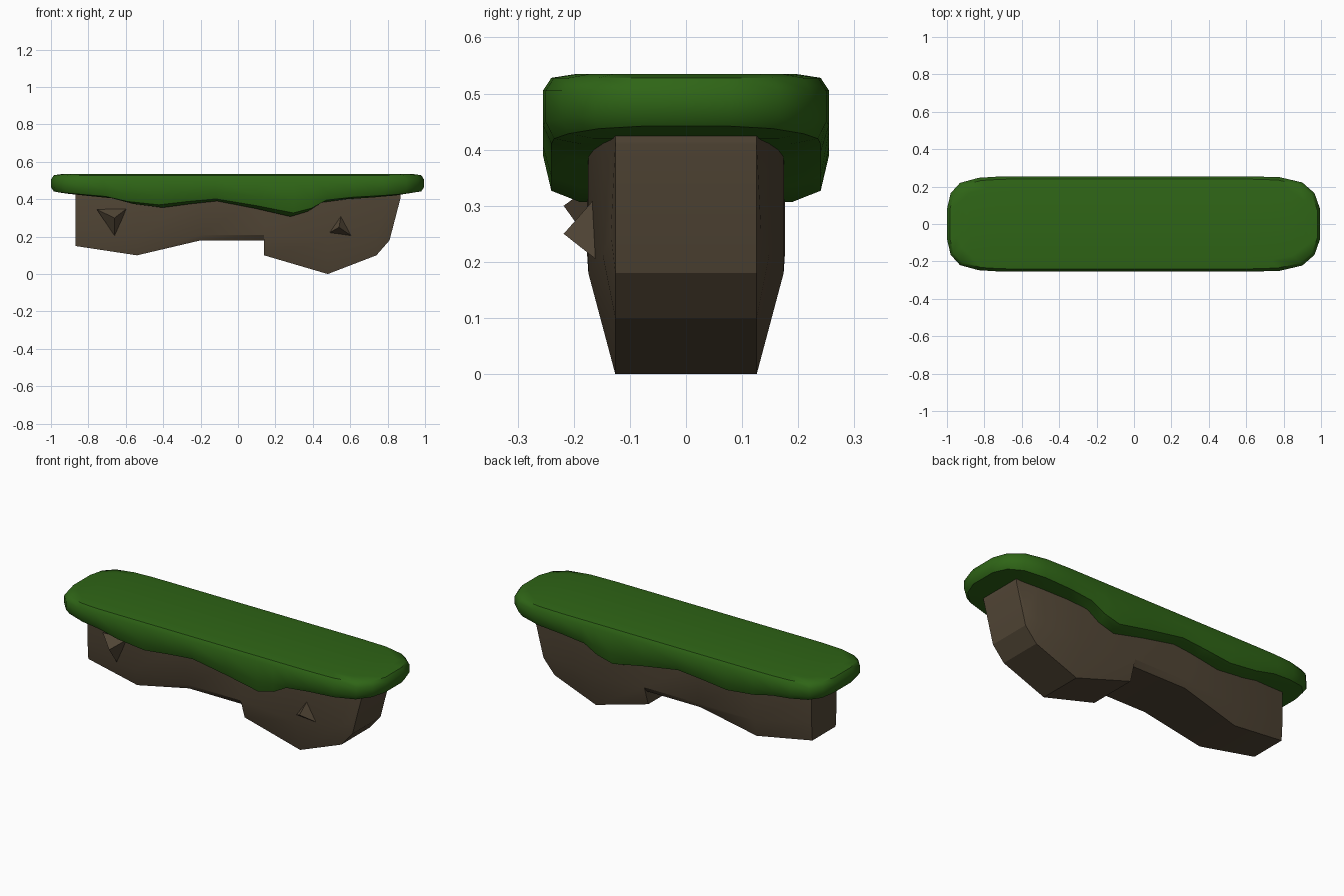
import bpy, bmesh

if "Cube" in bpy.data.objects:
    bpy.data.objects.remove(bpy.data.objects["Cube"])


def material(name, rgb):
    m = bpy.data.materials.new(name)
    m.diffuse_color = (*rgb, 1)
    m.use_nodes = True
    m.node_tree.nodes["Principled BSDF"].inputs["Base Color"].default_value = m.diffuse_color
    return m


GRASS = material("grass_green", (0.028, 0.13, 0.008))
ROCK = material("rock_brown", (0.085, 0.062, 0.037))


def finish(name, bm, mat, angle=None):
    bmesh.ops.remove_doubles(bm, verts=bm.verts, dist=0.0005)
    bmesh.ops.recalc_face_normals(bm, faces=bm.faces)
    mesh = bpy.data.meshes.new(name)
    bm.to_mesh(mesh)
    bm.free()
    mesh.materials.append(mat)
    ob = bpy.data.objects.new(name, mesh)
    bpy.context.collection.objects.link(ob)
    if angle:
        bpy.ops.object.select_all(action='DESELECT')
        ob.select_set(True)
        bpy.context.view_layer.objects.active = ob
        bpy.ops.object.shade_smooth_by_angle(angle=angle)
    return ob


def bridge(bm, a, b):
    n = len(a)
    for i in range(n):
        j = (i + 1) % n
        bm.faces.new((a[i], a[j], b[j], b[i]))


# Grass cap: (x, half width, height of the drooping lower edge)
stations = [(-1, .08, .435), (-.98, .165, .43), (-.93, .22, .425), (-.83, .247, .415),
            (-.72, .254, .405), (-.6, .255, .375), (-.43, .255, .355), (-.27, .255, .375),
            (-.12, .255, .39), (.1, .255, .35), (.3, .255, .307), (.4, .255, .335),
            (.48, .255, .383), (.62, .255, .40), (.78, .25, .41), (.9, .222, .42),
            (.965, .165, .43), (.995, .08, .435)]
outline = [(x, -w, b) for x, w, b in stations] + [(x, w, b) for x, w, b in reversed(stations)]
# Layers: (inset, fraction from shoulder to lower edge); negative is above the shoulder
layers = [(.06, -.03), (.015, -.023), (0, 0), (0, .58), (.015, .9), (.065, 1)]
SHOULDER = .505
bm = bmesh.new()
rings = []
for inset, f in layers:
    ring = []
    for x, y, b in outline:
        z = SHOULDER - f if f < 0 else SHOULDER - f * (SHOULDER - b)
        ring.append(bm.verts.new((x * (1 - inset), y * (1 - inset / .255), z)))
    rings.append(ring)
for a, b in zip(rings, rings[1:]):
    bridge(bm, a, b)
n = len(outline)
for ring in (rings[0], rings[-1]):
    for i in range(len(stations) - 1):
        bm.faces.new((ring[i], ring[i + 1], ring[n - 2 - i], ring[n - 1 - i]))
finish("grass_cap", bm, GRASS, 0.8)

# Rock body: (x, bottom z, bottom half width, bulge z, bulge half width)
columns = [(-.87, .15, .105, .25, .112), (-.54, .10, .135, .20, .162),
           (-.2, .18, .155, .21, .176), (.14, .18, .155, .21, .176),
           (.14, .10, .14, .21, .176), (.48, 0, .126, .18, .174),
           (.74, .10, .126, .21, .148), (.81, .18, .126, .25, .134),
           (.87, .41, .126, .415, .126)]
bm = bmesh.new()
rings = []
for x, zb, yb, zm, ym in columns:
    section = [(-yb, zb), (-ym, zm), (-ym, .43), (ym, .43), (ym, zm), (yb, zb)]
    rings.append([bm.verts.new((x, y, z)) for y, z in section])
for a, b in zip(rings, rings[1:]):
    bridge(bm, a, b)
bm.faces.new(rings[0])
bm.faces.new(rings[-1])
finish("rock_body", bm, ROCK, 0.45)


# Pyramid stones poking out of the front
def stone(name, base, apex):
    bm = bmesh.new()
    b = [bm.verts.new(p) for p in base]
    t = bm.verts.new(apex)
    bm.faces.new(b)
    for i in range(3):
        bm.faces.new((b[i], b[(i + 1) % 3], t))
    finish(name, bm, ROCK)


stone("left_stone", [(-.755, -.14, .345), (-.595, -.15, .35), (-.66, -.15, .205)], (-.66, -.218, .30))
stone("right_stone", [(.55, -.165, .31), (.47, -.155, .21), (.615, -.152, .198)], (.54, -.218, .25))
